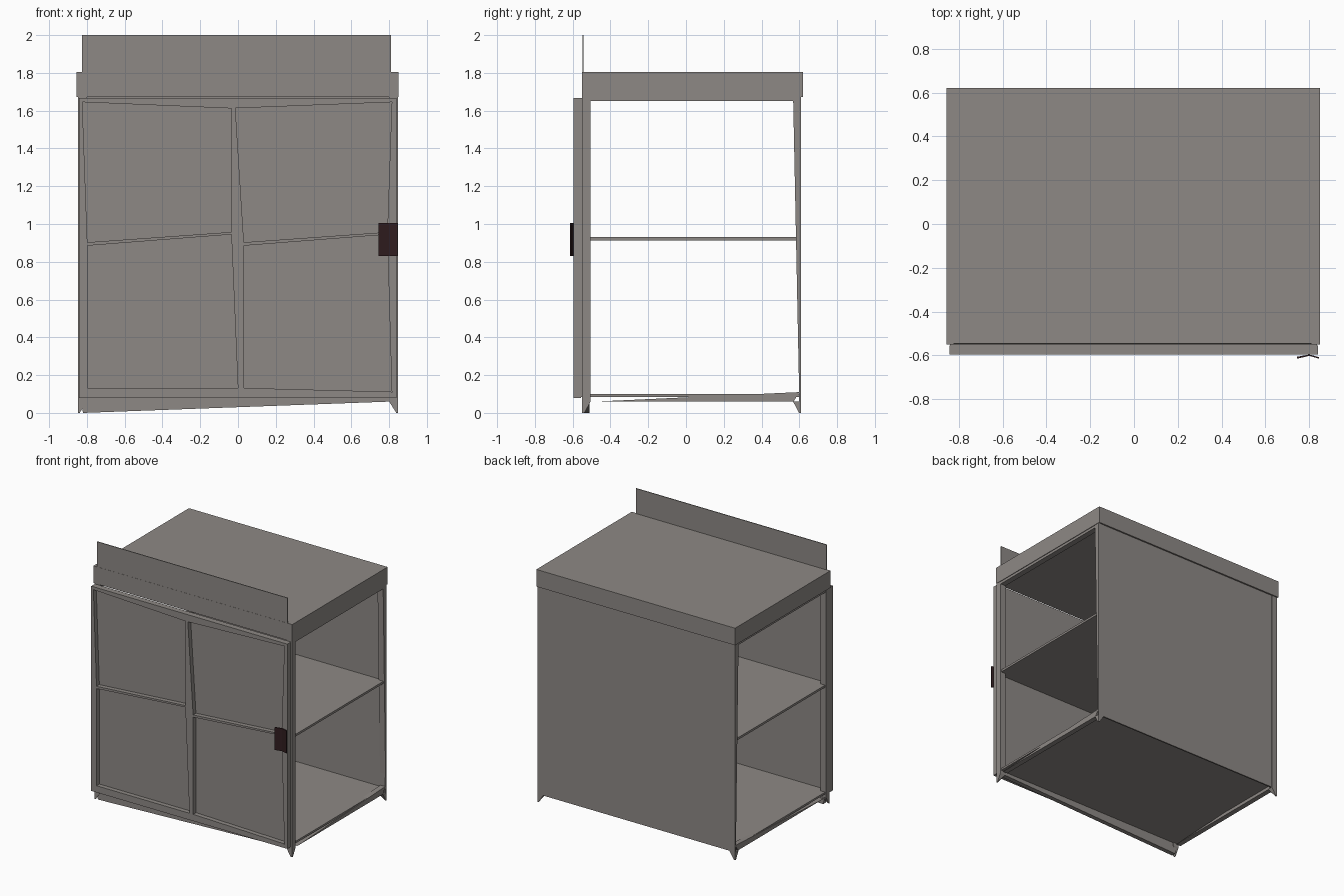
import bpy, bmesh

if "Cube" in bpy.data.objects:
    bpy.data.objects.remove(bpy.data.objects["Cube"])


def material(name, rgb):
    m = bpy.data.materials.new(name)
    m.diffuse_color = (*rgb, 1)
    m.use_nodes = True
    m.node_tree.nodes["Principled BSDF"].inputs["Base Color"].default_value = m.diffuse_color
    return m


GREY = material("warm_grey", (0.27, 0.25, 0.235))
DARK = material("dark_brown", (0.03, 0.012, 0.014))


def finish(name, bm, mat):
    bmesh.ops.recalc_face_normals(bm, faces=bm.faces)
    me = bpy.data.meshes.new(name)
    bm.to_mesh(me)
    bm.free()
    me.materials.append(mat)
    ob = bpy.data.objects.new(name, me)
    bpy.context.collection.objects.link(ob)
    return ob


def prism(name, outline, axis, a, b, mat=GREY):
    """Extrude a 2D outline along axis 0 (outline is y,z) or 1 (outline is x,z)."""
    bm = bmesh.new()
    rings = []
    for d in (a, b):
        rings.append([bm.verts.new((d, u, v) if axis == 0 else (u, d, v)) for u, v in outline])
    bm.faces.new(rings[0])
    bm.faces.new(rings[1])
    n = len(outline)
    for i in range(n):
        j = (i + 1) % n
        bm.faces.new((rings[0][i], rings[0][j], rings[1][j], rings[1][i]))
    return finish(name, bm, mat)


def box(name, x0, x1, y0, y1, z0, z1):
    return prism(name, [(x0, z0), (x1, z0), (x1, z1), (x0, z1)], 1, y0, y1)


# Worktop and upright lip
box("worktop", -0.855, 0.85, -0.55, 0.62, 1.672, 1.805)
box("upright_lip", -0.825, 0.81, -0.549, -0.543, 1.79, 2.0)

# Back and shelves
box("back_panel", -0.845, 0.845, 0.597, 0.608, 0.06, 1.68)
box("middle_shelf", -0.84, 0.84, -0.545, 0.6, 0.913, 0.93)
box("bottom_shelf", -0.84, 0.84, -0.545, 0.6, 0.085, 0.1)

# Corner posts ending in pointed feet, plus side rails
for side, s in (("left", -1), ("right", 1)):
    for end, outer, top, low in (("front", -0.55, -0.505, -0.505), ("rear", 0.61, 0.567, 0.6)):
        prism(f"{side}_{end}_post", [(outer, 0.06), (low, 0.06), (top, 1.68), (outer, 1.68)],
              0, s * 0.80, s * 0.848)
        inner = -0.505 if end == "front" else 0.567
        tip = outer + (0.012 if end == "front" else -0.012)
        bm = bmesh.new()
        for x, y, z in ((0.80, outer, 0.06), (0.848, outer, 0.06), (0.80, inner, 0.06),
                        (0.848, inner, 0.06), (0.848, outer, 0), (0.838, outer, 0), (0.848, tip, 0)):
            bm.verts.new((s * x, y, z))
        bmesh.ops.convex_hull(bm, input=bm.verts)
        finish(f"{side}_{end}_foot", bm, GREY)
    prism(f"{side}_bottom_rail", [(-0.48, 0.06), (0.57, 0.06), (0.6, 0.11)], 0, s * 0.805, s * 0.845)
    prism(f"{side}_top_rail", [(-0.52, 1.652), (0.59, 1.652), (0.59, 1.685), (-0.52, 1.685)],
          0, s * 0.80, s * 0.845)
prism("front_bottom_rail", [(-0.82, 0.0), (0.81, 0.06), (0.83, 0.09), (-0.84, 0.09)], 1, -0.545, -0.51)

# Door: recessed panel with skewed frame strips
box("door_panel", -0.84, 0.835, -0.56, -0.55, 0.083, 1.668)
F, B = -0.595, -0.555
strips = {
    "door_left_stile": [(-0.843, 0.08), (-0.797, 0.08), (-0.797, 0.89), (-0.825, 1.668), (-0.843, 1.668)],
    "door_right_stile": [(0.84, 0.08), (0.815, 0.08), (0.79, 0.95), (0.815, 1.668), (0.84, 1.668)],
    "door_bottom_rail": [(-0.84, 0.08), (0.838, 0.08), (0.81, 0.112), (0.03, 0.132), (-0.8, 0.132)],
    "door_top_left_rail": [(-0.84, 1.668), (-0.82, 1.645), (-0.035, 1.612), (-0.035, 1.668)],
    "door_top_right_rail": [(-0.035, 1.668), (-0.035, 1.612), (0.815, 1.645), (0.838, 1.668)],
    "door_centre_stile": [(-0.035, 1.63), (-0.035, 0.94), (0.0, 0.12), (0.032, 0.12),
                          (0.032, 0.89), (-0.015, 1.63)],
    "door_left_crossbar": [(-0.8, 0.885), (-0.03, 0.945), (-0.03, 0.958), (-0.8, 0.903)],
    "door_right_crossbar": [(0.03, 0.885), (0.8, 0.945), (0.8, 0.958), (0.03, 0.903)],
}
for name, outline in strips.items():
    prism(name, outline, 1, F, B)

# Handle: bent dark plate
bm = bmesh.new()
rows = [[bm.verts.new((x, y, z)) for x, y in ((0.745, -0.615), (0.8, -0.602), (0.845, -0.615),
                                               (0.845, -0.608), (0.8, -0.596), (0.745, -0.606))]
        for z in (0.83, 1.005)]
for i in range(6):
    j = (i + 1) % 6
    bm.faces.new((rows[0][i], rows[0][j], rows[1][j], rows[1][i]))
for r in rows:
    bm.faces.new((r[0], r[1], r[4], r[5]))
    bm.faces.new((r[1], r[2], r[3], r[4]))
finish("door_handle", bm, DARK)
